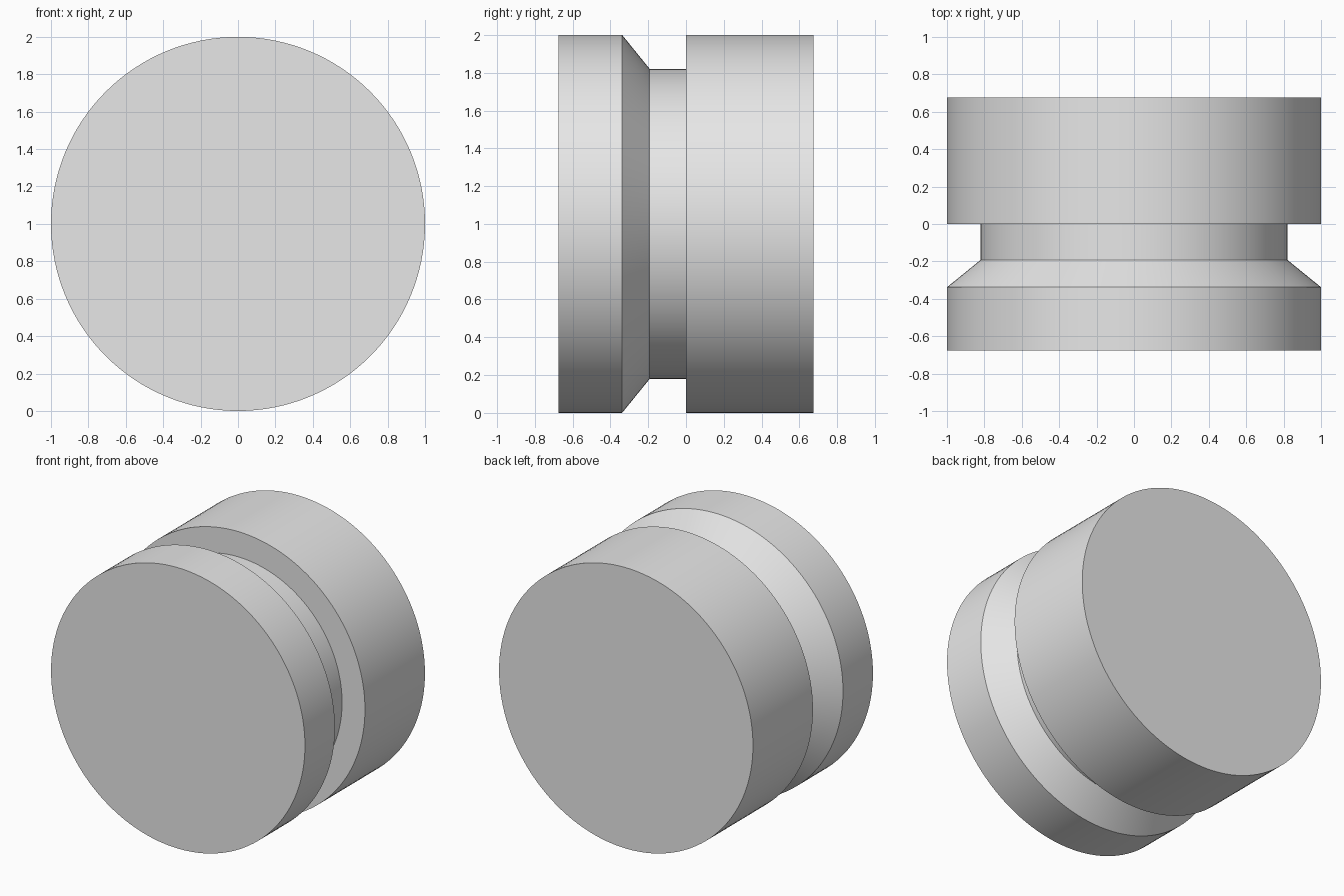
import bpy
import bmesh
import math
from mathutils import Matrix, Vector

cube = bpy.data.objects.get("Cube")
if cube:
    bpy.data.objects.remove(cube, do_unlink=True)

SEGMENTS = 128
RADIUS = 1.0
GROOVE_RADIUS = 0.82
HALF_DEPTH = 0.675

# Single plain grey finish
grey = bpy.data.materials.new("plain_grey")
grey.use_nodes = True
colour = (0.8, 0.8, 0.8, 1.0)
grey.diffuse_color = colour
grey.node_tree.nodes["Principled BSDF"].inputs["Base Color"].default_value = colour

# Half profile as (radius, y): front rim, chamfer, groove, rear drum
profile = [
    (RADIUS, -HALF_DEPTH),
    (RADIUS, -0.338),
    (GROOVE_RADIUS, -0.192),
    (GROOVE_RADIUS, 0.0),
    (RADIUS, 0.0),
    (RADIUS, HALF_DEPTH),
]

# Sweep the profile around the y axis and cap both ends
bm = bmesh.new()
rings = []
for radius, y in profile:
    ring = []
    for i in range(SEGMENTS):
        turn = Matrix.Rotation(math.tau * i / SEGMENTS, 3, 'Y')
        ring.append(bm.verts.new(turn @ Vector((radius, y, 0)) + Vector((0, 0, RADIUS))))
    rings.append(ring)
for a, b in zip(rings, rings[1:]):
    for i in range(SEGMENTS):
        j = (i + 1) % SEGMENTS
        bm.faces.new((a[i], a[j], b[j], b[i]))
bm.faces.new(rings[0])
bm.faces.new(rings[-1])
bmesh.ops.recalc_face_normals(bm, faces=bm.faces)

mesh = bpy.data.meshes.new("grooved_plug")
bm.to_mesh(mesh)
bm.free()
mesh.materials.append(grey)
plug = bpy.data.objects.new("grooved_plug", mesh)
bpy.context.collection.objects.link(plug)

# Smooth round walls, crisp rims
bpy.ops.object.select_all(action='DESELECT')
plug.select_set(True)
bpy.context.view_layer.objects.active = plug
bpy.ops.object.shade_smooth_by_angle(angle=math.radians(30))
